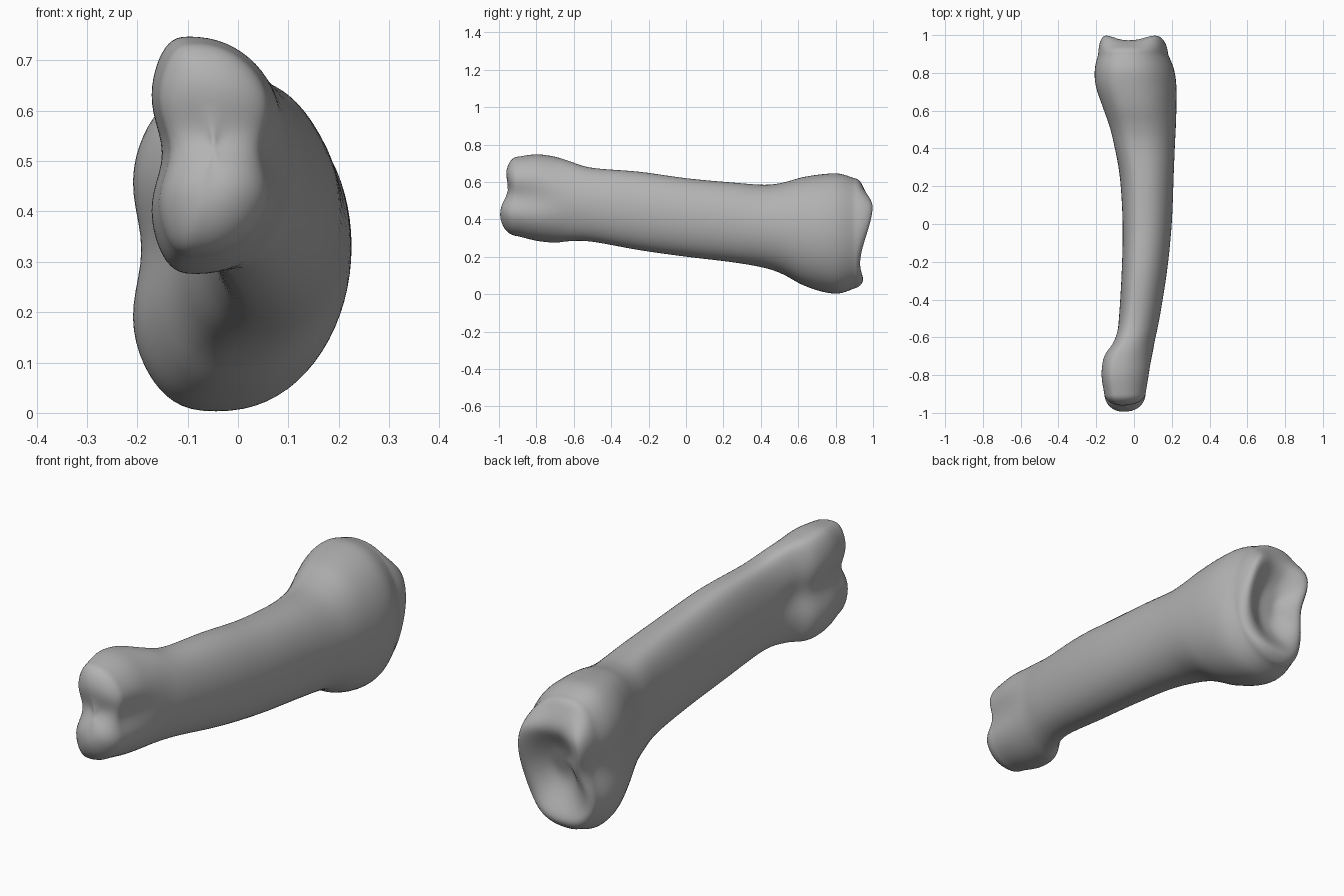
import bpy, bmesh, math

cube = bpy.data.objects.get("Cube")
if cube:
    bpy.data.objects.remove(cube, do_unlink=True)

SIDES, STEPS = 72, 6

# Stations: y, left x, right x, bottom z, top z, groove depth left / right, crest position
STATIONS = [
    (-.90, -.17, .085, .31, .735, .035, .04, .32),
    (-.80, -.185, .10, .285, .748, .035, .03, .30),
    (-.70, -.17, .105, .275, .735, .03, .01, .30),
    (-.62, -.115, .11, .283, .71, .02, 0, .32),
    (-.50, -.08, .135, .28, .675, 0, 0, .35),
    (-.25, -.065, .175, .235, .655, 0, 0, .38),
    (0, -.06, .20, .20, .62, 0, 0, .40),
    (.25, -.075, .21, .17, .597, 0, 0, .42),
    (.42, -.115, .217, .14, .585, .01, 0, .42),
    (.52, -.145, .222, .105, .597, .02, 0, .42),
    (.62, -.185, .225, .05, .625, .03, 0, .42),
    (.73, -.225, .225, .012, .642, .04, 0, .42),
    (.82, -.23, .212, .003, .645, .04, 0, .42),
    (.90, -.21, .18, .03, .62, .04, 0, .42),
]


def clamp(t):
    return max(0.0, min(1.0, t))


def smooth(t):
    t = clamp(t)
    return t * t * (3 - 2 * t)


def bump(t):
    return math.exp(-t * t)


def spline(a, b, c, d, t):
    return b + .5 * t * (c - a + t * (2*a - 5*b + 4*c - d + t * (3*(b - c) + d - a)))


def section(row):
    """Closed outline: flattened on the left, rounded on the right."""
    y, xl, xr, zb, zt, gl, gr, crest = row
    px, hz = xl + crest * (xr - xl), (zt - zb) / 2
    pts = []
    for i in range(SIDES):
        a = math.tau * i / SIDES
        c, v = math.cos(a), math.sin(a)
        waist = bump(v / .35)
        if c > 0:
            x = px + (xr - px) * c ** .9 - gr * waist * c
        else:
            x = px - (px - xl) * (-c) ** .75 - gl * waist * c
        pts.append((x, y, zb + hz + hz * v))
    return pts


def scaled(pts, sx, sz, depth):
    """Shrink an outline about its middle and set y from height."""
    cx = (min(p[0] for p in pts) + max(p[0] for p in pts)) / 2
    cz = (min(p[2] for p in pts) + max(p[2] for p in pts)) / 2
    out = []
    for x, y, z in pts:
        nz = cz + (z - cz) * sz
        out.append((cx + (x - cx) * sx, depth(nz), nz))
    return out


def knob_length(z):
    return .1 - .03 * smooth((z - .42) / .2) - .03 * bump((z - .55) / .06)


def socket_rim(z):
    return (.93 + .07 * smooth((z - .15) / .33) + .02 * bump((z - .07) / .05)
            - .055 * smooth((z - .47) / .12))


# Shaft outlines
rows, last = [], len(STATIONS) - 1
for i in range(last):
    quad = [STATIONS[max(0, min(last, i + k))] for k in (-1, 0, 1, 2)]
    for s in range(STEPS):
        rows.append([spline(*vals, s / STEPS) for vals in zip(*quad)])
rows.append(STATIONS[last])
body = [section(r) for r in rows]

# Front end: two rounded knobs with a notch between them
front = []
for k in range(1, 13):
    t = math.pi / 2 * k / 12.3
    front.append(scaled(body[0], math.cos(t), math.cos(t) ** .6,
                        lambda z: -.9 - knob_length(z) * math.sin(t)))

# Back end: rolled rim, then a shallow socket
back = []
for k in range(1, 9):
    t = math.pi / 2 * k / 8
    s = 1 - .2 * (1 - math.cos(t))
    back.append(scaled(body[-1], s, s,
                       lambda z: .9 + (socket_rim(z) - .9) * math.sin(t)))
for k in range(1, 12):
    s = 1 - k / 12
    back.append(scaled(body[-1], .8 * s, .8 * s,
                       lambda z: socket_rim(z) - .065 * smooth(1.3 * (1 - s))))

# Skin all outlines into one surface
bm = bmesh.new()
rings = [[bm.verts.new(p) for p in ring] for ring in front[::-1] + body + back]
for a, b in zip(rings, rings[1:]):
    for i in range(SIDES):
        j = (i + 1) % SIDES
        bm.faces.new((a[i], a[j], b[j], b[i]))
for ring in (rings[0], rings[-1]):
    mid = bm.verts.new([sum(v.co[k] for v in ring) / SIDES for k in range(3)])
    for i in range(SIDES):
        bm.faces.new((ring[i], ring[(i + 1) % SIDES], mid))
for _ in range(3):
    bmesh.ops.smooth_vert(bm, verts=bm.verts, factor=.4,
                          use_axis_x=True, use_axis_y=True, use_axis_z=True)
bmesh.ops.recalc_face_normals(bm, faces=bm.faces)
mesh = bpy.data.meshes.new("bone")
bm.to_mesh(mesh)
bm.free()

# Material
grey = bpy.data.materials.new("bone grey")
grey.use_nodes = True
color = (.45, .45, .45, 1)
grey.diffuse_color = color
grey.node_tree.nodes["Principled BSDF"].inputs["Base Color"].default_value = color
mesh.materials.append(grey)

bone = bpy.data.objects.new("bone", mesh)
bpy.context.collection.objects.link(bone)
bpy.context.view_layer.objects.active = bone
bone.select_set(True)
bpy.ops.object.shade_smooth_by_angle(angle=math.radians(60))
